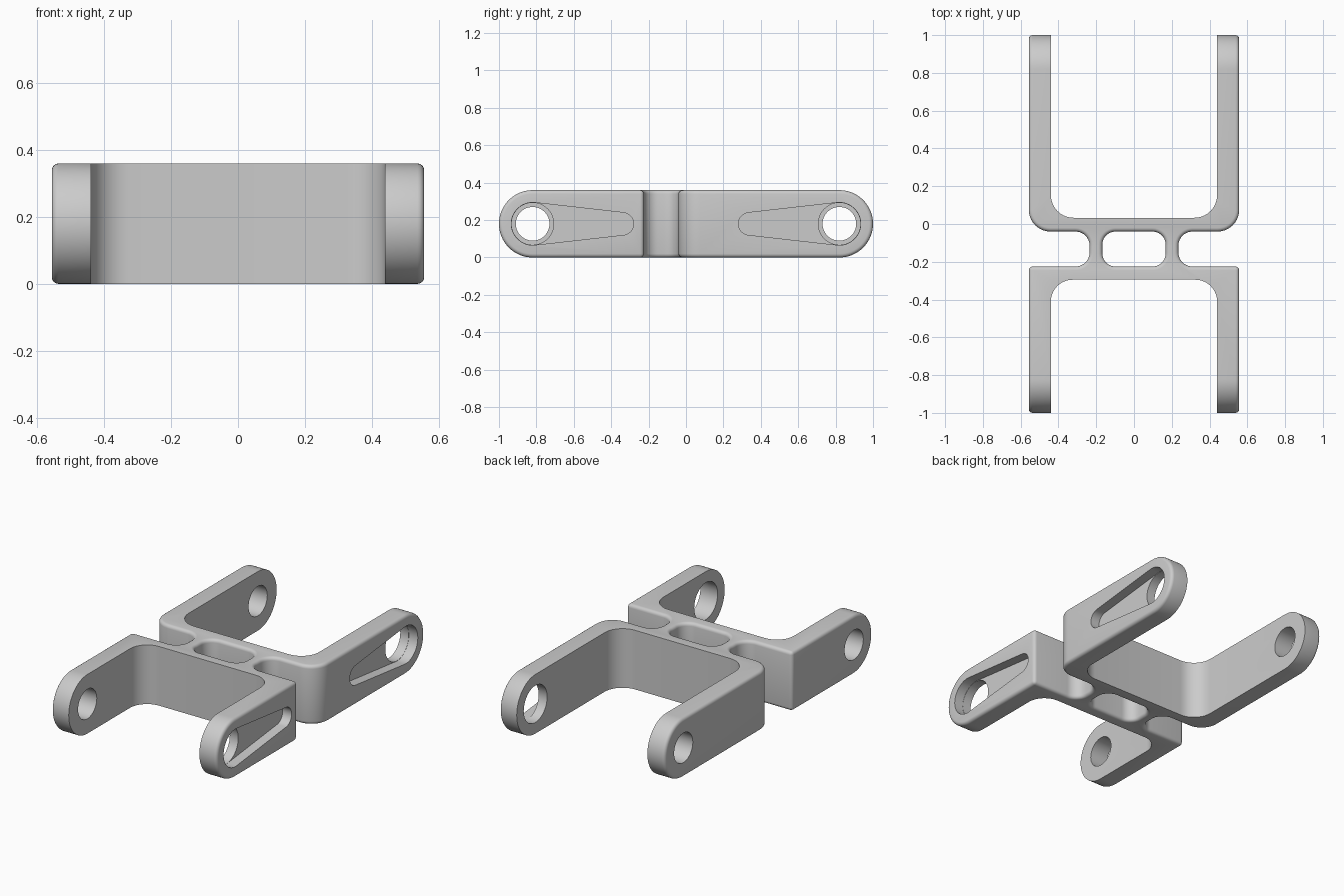
import bpy, bmesh, math
from math import pi, cos, sin, acos

if "Cube" in bpy.data.objects:
    bpy.data.objects.remove(bpy.data.objects["Cube"])

H, XO, XI = 0.36, 0.557, 0.44      # height, outer and inner arm faces
HOLE_Y, MID = 0.82, 0.18           # pivot position


def prism(name, pts, axis, a, b):
    """Extrude a 2D profile along z (xy profile) or x (yz profile)."""
    bm = bmesh.new()
    put = (lambda p, t: (p[0], p[1], t)) if axis == 'z' else (lambda p, t: (t, p[0], p[1]))
    lo = [bm.verts.new(put(p, a)) for p in pts]
    hi = [bm.verts.new(put(p, b)) for p in pts]
    bm.faces.new(lo)
    bm.faces.new(hi)
    for i in range(len(pts)):
        j = (i + 1) % len(pts)
        bm.faces.new((lo[i], lo[j], hi[j], hi[i]))
    bmesh.ops.recalc_face_normals(bm, faces=bm.faces)
    me = bpy.data.meshes.new(name)
    bm.to_mesh(me)
    bm.free()
    ob = bpy.data.objects.new(name, me)
    bpy.context.collection.objects.link(ob)
    return ob


def rounded(corners, n=10):
    """Polygon from (x, y, radius) right-angled corners."""
    out = []
    for i, (x, y, r) in enumerate(corners):
        if r == 0:
            out.append((x, y))
            continue
        p, q = corners[i - 1], corners[(i + 1) % len(corners)]
        def unit(o):
            l = math.hypot(o[0] - x, o[1] - y)
            return (o[0] - x) / l, (o[1] - y) / l
        u, v = unit(p), unit(q)
        for k in range(n + 1):
            t = k / n * pi / 2
            a, b = r * (1 - sin(t)), r * (1 - cos(t))
            out.append((x + u[0] * a + v[0] * b, y + u[1] * a + v[1] * b))
    return out


def slot(y1, r1, y2, r2, n=24):
    """Outline around two circles on the pivot height joined by tangents."""
    s = 1 if y2 > y1 else -1
    f = acos((r1 - r2) / abs(y2 - y1))
    big = [f + (2 * pi - 2 * f) * k / n for k in range(n + 1)]
    small = [-f + 2 * f * k / n for k in range(n + 1)]
    return ([(y1 + s * r1 * cos(t), MID + r1 * sin(t)) for t in big] +
            [(y2 + s * r2 * cos(t), MID + r2 * sin(t)) for t in small])


def circle(y, r, n=48):
    return [(y + r * cos(2 * pi * k / n), MID + r * sin(2 * pi * k / n)) for k in range(n)]


def boolean(ob, cutter, op):
    cutter.hide_render = True
    m = ob.modifiers.new("cut", 'BOOLEAN')
    m.operation, m.object, m.solver = op, cutter, 'EXACT'
    dg = bpy.context.evaluated_depsgraph_get()
    me = bpy.data.meshes.new_from_object(ob.evaluated_get(dg))
    ob.modifiers.clear()
    ob.data = me
    bpy.data.objects.remove(cutter)


# Plan outline: two forks joined by webs
half = [(XI, 0.033, 0.12), (XI, 1.1, 0), (XO, 1.1, 0), (XO, -0.04, 0.115),
        (0.235, -0.04, 0.075), (0.235, -0.225, 0.075), (XO, -0.225, 0),
        (XO, -1.1, 0), (XI, -1.1, 0), (XI, -0.295, 0.115)]
outline = rounded(half + [(-x, y, r) for x, y, r in reversed(half)])
body = prism("double_fork_bracket", outline, 'z', -0.1, 0.5)

# Central window and rounded arm ends
window = rounded([(x, y, 0.07) for x, y in
                  ((-0.168, -0.04), (0.168, -0.04), (0.168, -0.225), (-0.168, -0.225))])
boolean(body, prism("window_cutter", window, 'z', -0.2, 0.6), 'DIFFERENCE')
boolean(body, prism("side_profile", slot(-HOLE_Y, MID, HOLE_Y, MID, 32), 'x', -1, 1), 'INTERSECT')

# Soften the outer edges; the inner fork edges stay sharp
bm = bmesh.new()
bm.from_mesh(body.data)
bmesh.ops.remove_doubles(bm, verts=bm.verts, dist=1e-5)
edges = []
for e in bm.edges:
    c = (e.verts[0].co + e.verts[1].co) / 2
    inner = abs(c.x) < 0.45 and (c.y > 0 or c.y < -0.26)
    if len(e.link_faces) == 2 and e.calc_face_angle() > math.radians(40) and not inner:
        edges.append(e)
bmesh.ops.bevel(bm, geom=edges, offset=0.02, offset_type='OFFSET', segments=4,
                profile=0.5, affect='EDGES', clamp_overlap=True)
bm.to_mesh(body.data)
bm.free()

# Pivot holes, plus tapered pockets on the right arms
for s in (-1, 1):
    y = s * HOLE_Y
    boolean(body, prism("left_hole", circle(y, 0.09), 'x', -0.8, -0.2), 'DIFFERENCE')
    boolean(body, prism("pocket", slot(y, 0.114, s * 0.34, 0.06), 'x', XO - 0.06, 0.8), 'DIFFERENCE')
    boolean(body, prism("right_hole", circle(y, 0.1125), 'x', 0.2, 0.8), 'DIFFERENCE')

bpy.ops.object.select_all(action='DESELECT')
body.select_set(True)
bpy.context.view_layer.objects.active = body
bpy.ops.object.shade_smooth_by_angle(angle=math.radians(30))
